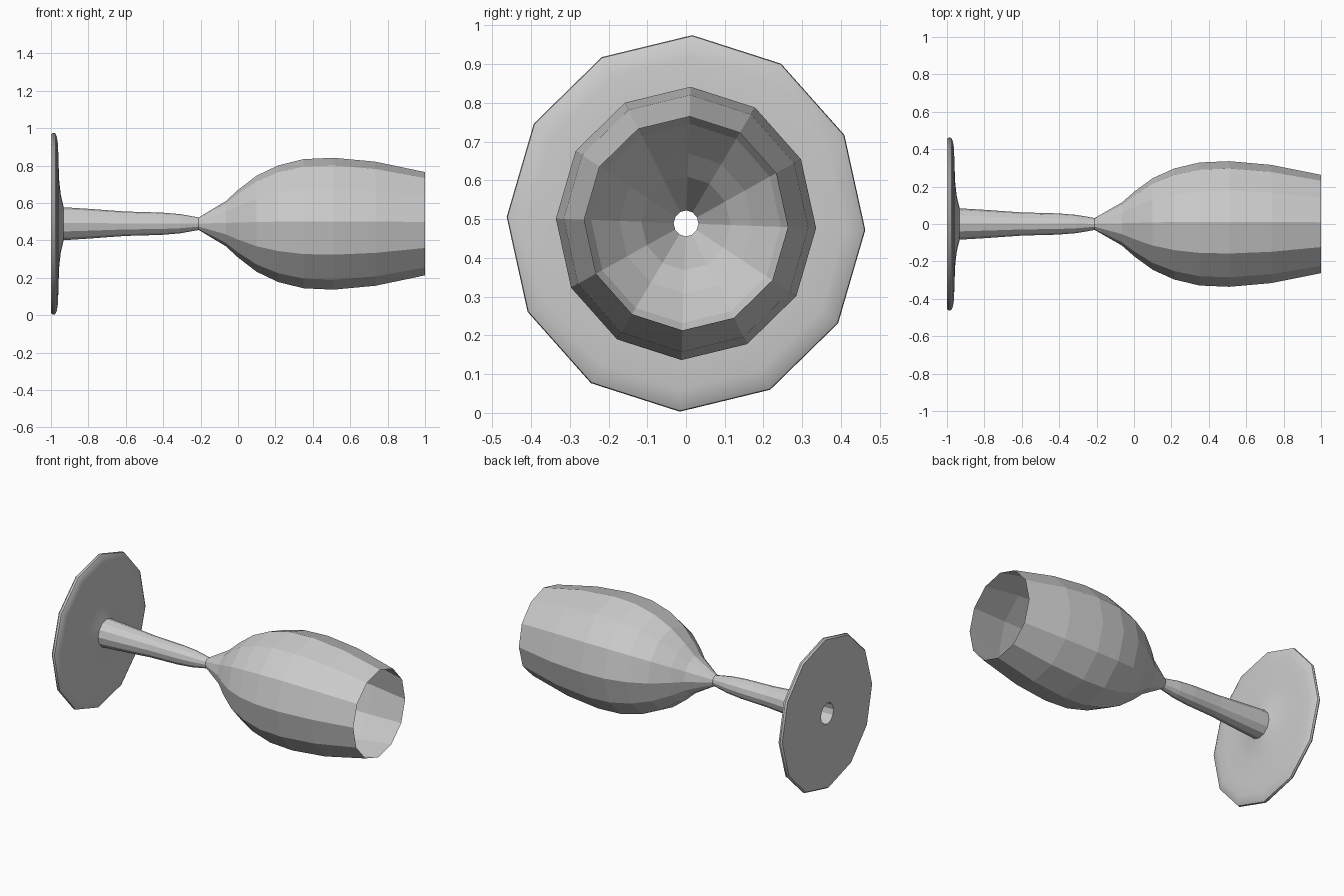
import bpy, bmesh, math

cube = bpy.data.objects.get("Cube")
if cube:
    bpy.data.objects.remove(cube, do_unlink=True)

SIDES = 12
TURN = math.radians(-2)
CENTRE_Z = 0.489
STRETCH = 1.05          # slightly taller than wide

glass = bpy.data.materials.new("plain_grey")
glass.use_nodes = True
GREY = (0.6, 0.6, 0.6, 1)
glass.diffuse_color = GREY
glass.node_tree.nodes["Principled BSDF"].inputs["Base Color"].default_value = GREY


def lathe(name, profile, smooth_angle=None):
    """Turn (x, radius) points about the lying axis of the glass."""
    bm = bmesh.new()
    rings = []
    for x, r in profile:
        ring = []
        for i in range(SIDES):
            a = TURN + i * math.tau / SIDES
            ring.append(bm.verts.new((x, r * math.cos(a), CENTRE_Z + STRETCH * r * math.sin(a))))
        rings.append(ring)
    for a, b in zip(rings, rings[1:]):
        for i in range(SIDES):
            j = (i + 1) % SIDES
            bm.faces.new((a[i], b[i], b[j], a[j]))
    bmesh.ops.recalc_face_normals(bm, faces=bm.faces)
    mesh = bpy.data.meshes.new(name)
    bm.to_mesh(mesh)
    bm.free()
    mesh.materials.append(glass)
    obj = bpy.data.objects.new(name, mesh)
    bpy.context.collection.objects.link(obj)
    if smooth_angle:
        bpy.ops.object.select_all(action="DESELECT")
        obj.select_set(True)
        bpy.context.view_layer.objects.active = obj
        bpy.ops.object.shade_smooth_by_angle(angle=math.radians(smooth_angle))
    return obj


# Round foot with a softened rim, open at the middle
lathe("foot", [(-1, 0.064), (-1, 0.455), (-0.99, 0.463), (-0.978, 0.461), (-0.969, 0.445),
               (-0.963, 0.41), (-0.96, 0.34), (-0.957, 0.23), (-0.948, 0.15), (-0.932, 0.084)], 35)

# Hollow tapering stem: outer wall and bore
lathe("stem", [(-0.932, 0.084), (-0.8, 0.076), (-0.6, 0.062), (-0.41, 0.057),
               (-0.31, 0.049), (-0.21, 0.032)])
lathe("stem_bore", [(-1, 0.064), (-0.6, 0.048), (-0.21, 0.032)])

# Thin open bowl
lathe("bowl", [(-0.21, 0.032), (-0.065, 0.115), (0, 0.172), (0.1, 0.245), (0.215, 0.297),
               (0.35, 0.329), (0.51, 0.336), (0.735, 0.316), (1, 0.263)])
